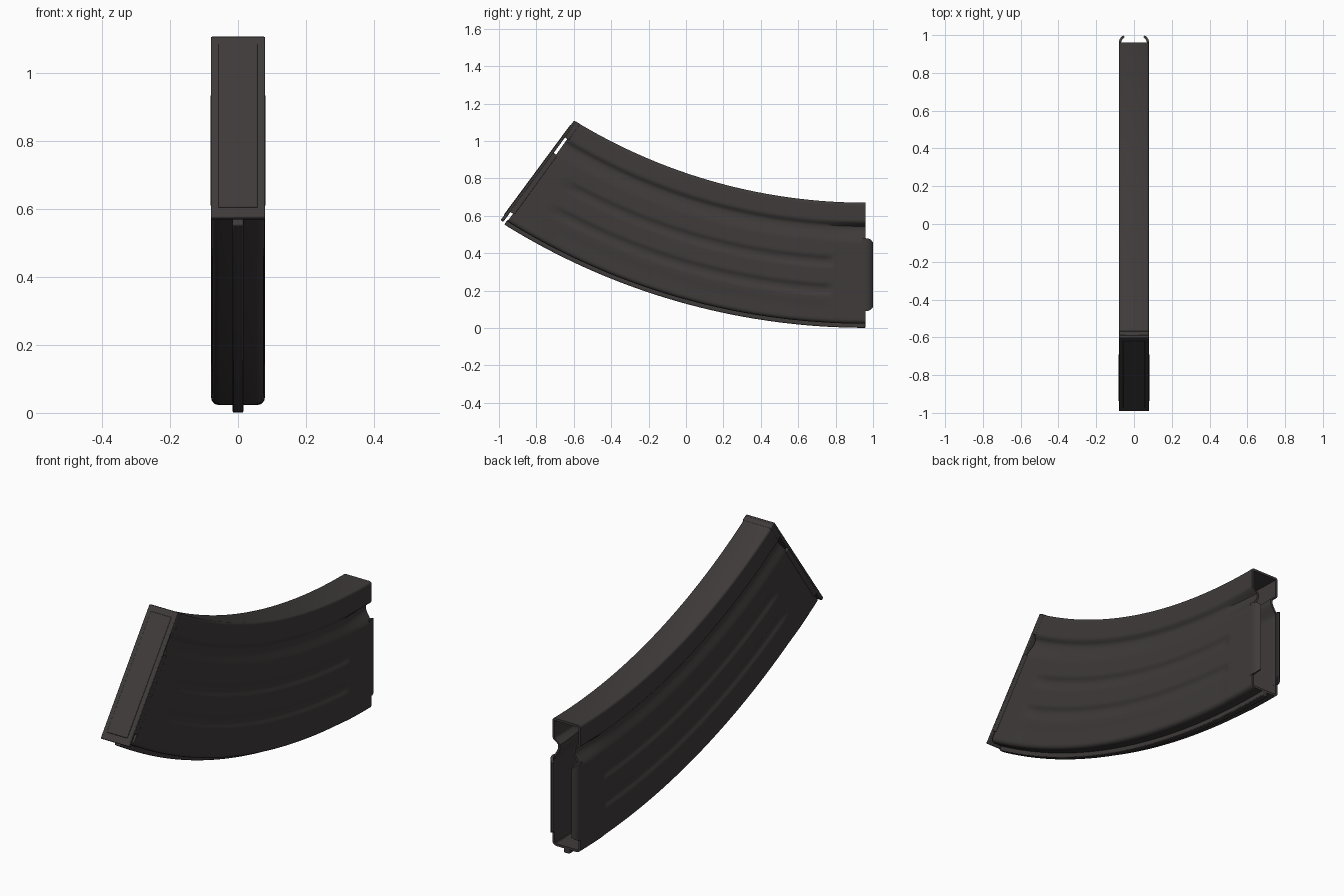
import bpy, bmesh, math

if "Cube" in bpy.data.objects:
    bpy.data.objects.remove(bpy.data.objects["Cube"])

# The whole magazine is concentric arcs around one centre in the side plane
CY, CZ = 0.96, 3.655
R_TOP, R_LOW = 2.985, 3.632

steel = bpy.data.materials.new("dark_steel")
steel.diffuse_color = (0.050, 0.043, 0.043, 1)
steel.use_nodes = True
steel.node_tree.nodes["Principled BSDF"].inputs["Base Color"].default_value = steel.diffuse_color


def polar(x, r, deg):
    a = math.radians(deg)
    return (x, CY - r * math.sin(a), CZ - r * math.cos(a))


def end_angle(r):
    # the floor end is a slanted plane, so its angle grows slightly with radius
    return 31.5 + (r - R_TOP) / 0.66 * 0.9


def smooth(a, b, v):
    t = min(1, max(0, (v - a) / (b - a)))
    return t * t * (3 - 2 * t)


def finish(name, bm, bevel=0):
    bmesh.ops.recalc_face_normals(bm, faces=bm.faces)
    me = bpy.data.meshes.new(name)
    bm.to_mesh(me)
    bm.free()
    ob = bpy.data.objects.new(name, me)
    bpy.context.collection.objects.link(ob)
    me.materials.append(steel)
    if bevel:
        m = ob.modifiers.new("bevel", 'BEVEL')
        m.width, m.segments = bevel, 2
    bpy.ops.object.select_all(action='DESELECT')
    ob.select_set(True)
    bpy.context.view_layer.objects.active = ob
    bpy.ops.object.shade_smooth_by_angle(angle=math.radians(32))
    return ob


def loft(bm, rings):
    # skin closed rings of points
    vs = [[bm.verts.new(p) for p in ring] for ring in rings]
    for A, B in zip(vs, vs[1:]):
        n = len(A)
        for i in range(n):
            bm.faces.new((A[i], A[(i + 1) % n], B[(i + 1) % n], B[i]))
    return vs


def half_width(r, t, deg):
    # side wall: deep groove under the top band and two pressed ribs
    w = 0.079
    depth = 0.017 + 0.015 * (1 - smooth(0, 5, deg))
    w -= depth * smooth(3.085, 3.115, r) * (1 - smooth(3.125, 3.20, r))
    ends = smooth(2.7, 3.6, deg) * (1 - smooth(27.5, 29.5, deg))
    for rc in (3.305, 3.455):
        w -= 0.010 * ends * (1 - smooth(0.008, 0.036, abs(r - rc)))
    w -= 0.003 * smooth(3.50, 3.56, r) * ends
    # rounded edges of the top and bottom walls
    for d, rad in ((r - R_TOP, 0.012), (R_LOW - r, 0.022)):
        if d < rad:
            w -= rad - math.sqrt(max(0, rad * rad - (rad - d) ** 2))
    return w


# Hollow curved body: outer skin, rim, inner skin
N, M, T = 64, 64, 0.012
rs = [R_TOP, R_TOP + 0.002, R_TOP + 0.006]
rs += [R_TOP + 0.012 + (R_LOW - R_TOP - 0.034) * i / N for i in range(N + 1)]
rs += [R_LOW - 0.015, R_LOW - 0.008, R_LOW - 0.003, R_LOW]


def ring(k, inner):
    side = []
    for r in rs:
        deg = k * (end_angle(r) - 0.55)
        x = half_width(r, k, deg)
        rr = r
        if inner:
            x -= T
            rr = min(max(r, R_TOP + T), R_LOW - T)
            rr += (r - rr) * 0.02
        side.append((x, rr, deg))
    return ([polar(*p) for p in side] +
            [polar(-x, r, d) for x, r, d in reversed(side)])


bm = bmesh.new()
ks = sorted([j / M for j in range(M + 1)] + [0.09, 0.1, 0.115, 0.91, 0.93])
outer = loft(bm, [ring(k, False) for k in ks])
inner = loft(bm, [ring(k, True) for k in ks])
for e in (0, -1):
    A, B = outer[e], inner[e]
    for i in range(len(A)):
        j = (i + 1) % len(A)
        bm.faces.new((A[i], A[j], B[j], B[i]))
finish("magazine_body", bm)


def block(name, r0, r1, x0, x1, a0, a1, steps=1, bevel=0.004, at_end=True):
    # box in polar coordinates; at_end measures angles from the floor plane
    bm = bmesh.new()
    rings = []
    for i in range(steps + 1):
        a = a0 + (a1 - a0) * i / steps
        rings.append([polar(x, r, a + (end_angle(r) if at_end else 0))
                      for x, r in ((x0, r0), (x1, r0), (x1, r1), (x0, r1))])
    vs = loft(bm, rings)
    bm.faces.new(vs[0])
    bm.faces.new(vs[-1])
    return finish(name, bm, bevel)


# Spine rib along the lower curved wall
block("spine_rib", R_LOW - 0.008, 3.654, -0.016, 0.016, 0, 31.9, 48, 0.004, False)

# Floor plate with raised centre panel, and the folded parts that hold it
block("floor_plate", R_TOP, 3.645, -0.08, 0.08, -0.3, -0.03)
block("floor_panel", R_TOP + 0.03, 3.61, -0.058, 0.058, -0.15, 0.03, 1, 0.003)
block("floor_top_fold", R_TOP - 0.001, 3.088, -0.08, 0.08, -0.75, -0.2)
for s, side in ((-1, "left"), (1, "right")):
    block("floor_side_fold_" + side, 3.19, 3.58, s * 0.064, s * 0.081, -0.7, -0.2)

    # Feed lip: curled sheet past the open end, with rounded corners
    path = [(0.079, 0.945), (0.080, 0.962), (0.077, 0.976), (0.070, 0.988), (0.056, 0.999)]
    inset = [0, 0, 0.002, 0.008, 0.020]
    inside = [(0.066, 0.945), (0.068, 0.960), (0.066, 0.970), (0.061, 0.978), (0.050, 0.989)]
    bm = bmesh.new()
    rings = []
    for (xo, yo), (xi, yi), c in zip(path, inside, inset):
        lo, hi = 0.09 + c, 0.48 - c
        rings.append([(s * xo, yo, lo), (s * xo, yo, hi), (s * xi, yi, hi), (s * xi, yi, lo)])
    vs = loft(bm, rings)
    bm.faces.new(vs[0])
    bm.faces.new(vs[-1])
    finish("feed_lip_" + side, bm)
